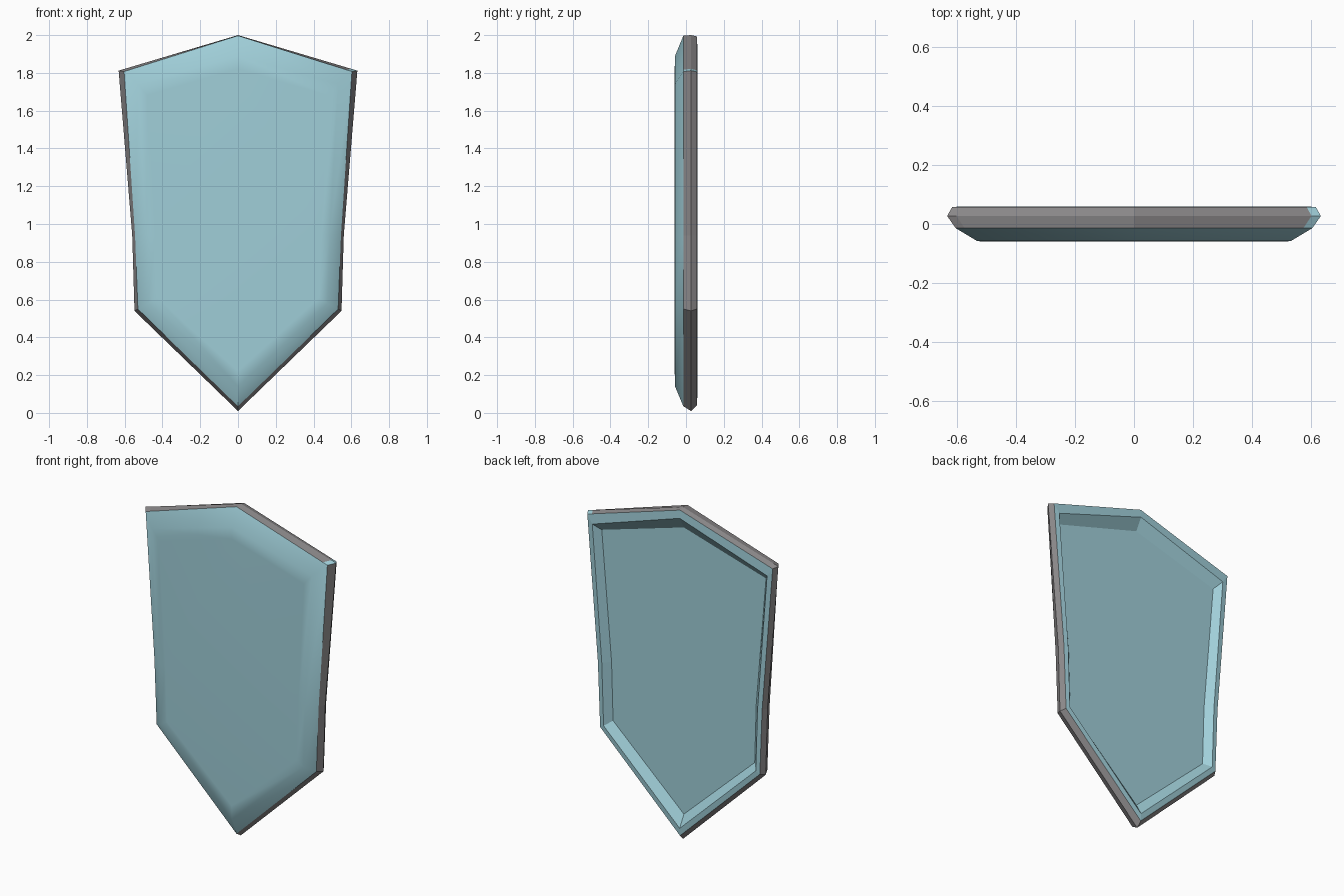
import bpy

if "Cube" in bpy.data.objects:
    bpy.data.objects.remove(bpy.data.objects["Cube"])

def colour(name, rgb):
    m = bpy.data.materials.new(name)
    m.diffuse_color = (*rgb, 1)
    m.use_nodes = True
    m.node_tree.nodes["Principled BSDF"].inputs["Base Color"].default_value = m.diffuse_color
    return m

teal = colour("pale teal", (0.35, 0.62, 0.69))
grey = colour("steel grey", (0.26, 0.25, 0.255))

# Half outlines (x, z): bottom tip, low corner, waist, shoulder, top tip
FACE_IN = [(0, .22), (.43, .61), (.44, .94), (.48, 1.68), (0, 1.82)]
FACE = [(0, .14), (.475, .58), (.485, .94), (.53, 1.74), (0, 1.89)]
FRONT = [(0, .035), (.53, .55), (.545, .94), (.603, 1.807), (0, 1.997)]
MID = [(0, .01), (.548, .54), (.56, .94), (.632, 1.812), (0, 2.0)]
BACK = [(0, .04), (.53, .55), (.545, .94), (.615, 1.805), (0, 1.993)]
LIP = [(0, .085), (.505, .565), (.517, .94), (.58, 1.755), (0, 1.945)]
FLOOR = [(0, .155), (.47, .59), (.48, .94), (.545, 1.715), (0, 1.875)]

def ring(half, y, notch=False):
    """Mirror a half outline into a closed ring; notch adds a point beside the shoulder."""
    pts = list(half)
    if notch:
        (ax, az), (bx, bz) = pts[3], pts[4]
        pts.insert(4, (ax + (bx - ax) * .05, az + (bz - az) * .05))
    pts += [(-x, z) for x, z in pts[-2:0:-1]]
    return [(x, y, z) for x, z in pts]

def skin(name, rings, mats, cap_start=False, cap_end=False):
    """Join successive rings with quads and optionally cap the ends."""
    n = len(rings[0])
    faces = []
    for r in range(len(rings) - 1):
        for i in range(n):
            j = (i + 1) % n
            a, b = r * n, (r + 1) * n
            faces.append((a + i, b + i, b + j, a + j))
    if cap_start:
        faces.append(tuple(range(n)))
    if cap_end:
        faces.append(tuple(reversed(range((len(rings) - 1) * n, len(rings) * n))))
    me = bpy.data.meshes.new(name)
    me.from_pydata([p for r in rings for p in r], [], faces)
    for m in mats:
        me.materials.append(m)
    ob = bpy.data.objects.new(name, me)
    bpy.context.collection.objects.link(ob)
    return ob

def smooth(ob, angle):
    bpy.ops.object.select_all(action='DESELECT')
    ob.select_set(True)
    bpy.context.view_layer.objects.active = ob
    bpy.ops.object.shade_smooth_by_angle(angle=angle)

# Softly bevelled front panel
front = skin("front_panel", [ring(FACE_IN, -.06), ring(FACE, -.058), ring(FRONT, -.014)],
             [teal], cap_start=True)
smooth(front, 0.75)

# Metal rim, with a small teal chip at the right shoulder
rim = skin("rim", [ring(FRONT, -.014, True), ring(MID, .027, True), ring(BACK, .057, True)],
           [grey, teal])
for f in rim.data.polygons:
    if f.center.x > .59 and f.center.z > 1.8:
        f.material_index = 1

# Recessed back: border, sloping wall and floor
skin("back_panel", [ring(BACK, .057), ring(LIP, .06), ring(FLOOR, .02)],
     [teal], cap_end=True)
